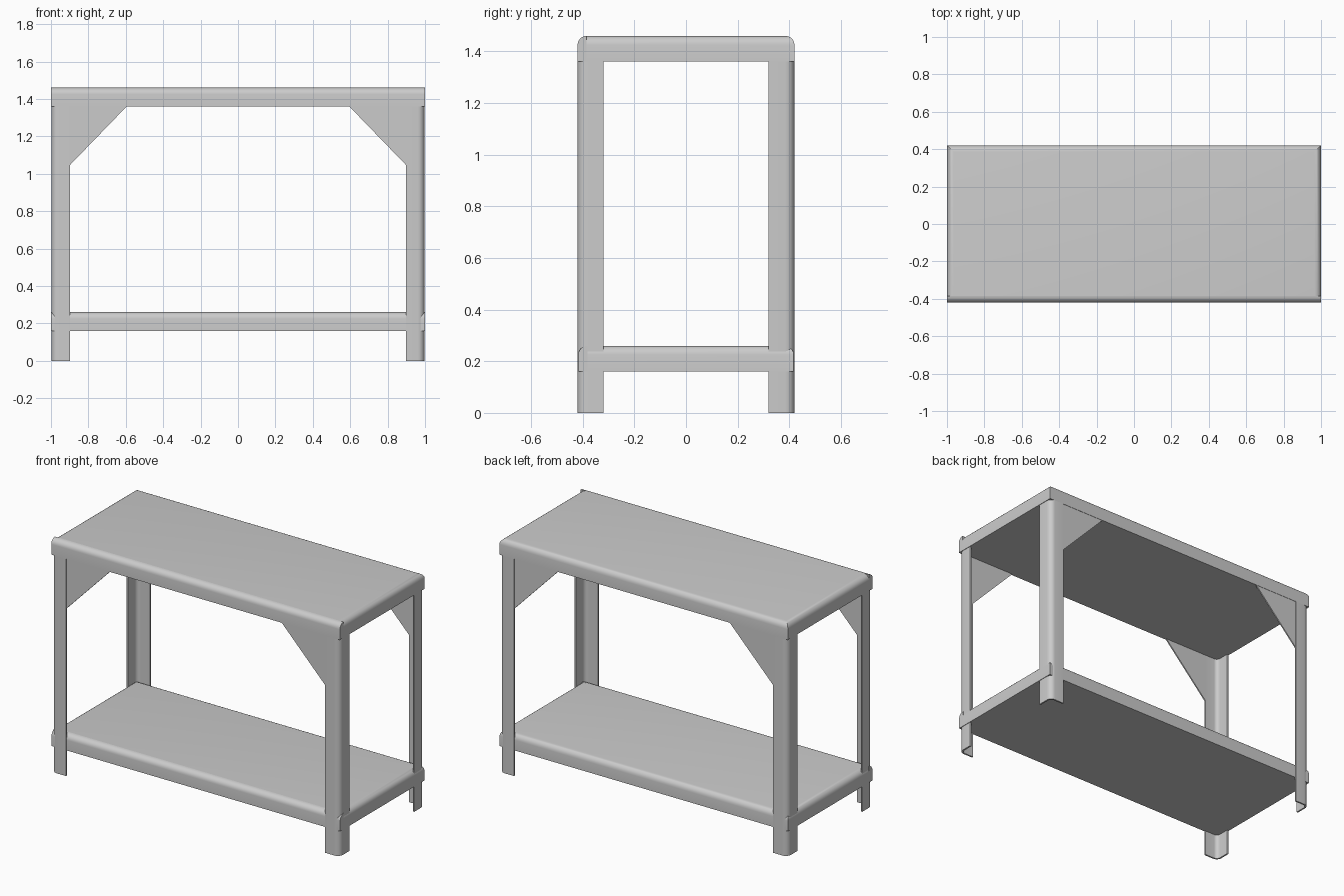
import bpy, bmesh, math
from mathutils import Vector

if "Cube" in bpy.data.objects:
    bpy.data.objects.remove(bpy.data.objects["Cube"])

HX, HY, R = 1.0, 0.42, 0.035      # half length, half depth, edge radius


def finish(bm, name):
    bmesh.ops.recalc_face_normals(bm, faces=bm.faces)
    me = bpy.data.meshes.new(name)
    bm.to_mesh(me)
    bm.free()
    ob = bpy.data.objects.new(name, me)
    bpy.context.collection.objects.link(ob)
    bpy.ops.object.select_all(action='DESELECT')
    ob.select_set(True)
    bpy.context.view_layer.objects.active = ob
    bpy.ops.object.shade_smooth_by_angle(angle=math.radians(35))
    return ob


def prism(bm, points, direction):
    """Extrude a closed outline along a vector."""
    f = bm.faces.new([bm.verts.new(p) for p in points])
    res = bmesh.ops.extrude_face_region(bm, geom=[f], use_keep_orig=True)
    verts = [g for g in res['geom'] if isinstance(g, bmesh.types.BMVert)]
    bmesh.ops.translate(bm, verts=verts, vec=direction)


def arc(cx, cy, r, a0, a1, n=6):
    return [(cx + r * math.cos(math.radians(a0 + (a1 - a0) * i / n)),
             cy + r * math.sin(math.radians(a0 + (a1 - a0) * i / n))) for i in range(n + 1)]


def shelf(name, z0, z1, hy):
    bm = bmesh.new()
    # main slab, rolled over at the back and both ends
    y0 = -hy + R
    prism(bm, [(-HX, y0, z0), (HX, y0, z0), (HX, hy, z0), (-HX, hy, z0)], Vector((0, 0, z1 - z0)))
    top = [e for e in bm.edges
           if all(abs(v.co.z - z1) < 1e-5 for v in e.verts)
           and not all(abs(v.co.y - y0) < 1e-5 for v in e.verts)]
    bmesh.ops.bevel(bm, geom=top, offset=R, segments=5, profile=0.5, affect='EDGES')
    # front roll running the full length
    prof = [(y0, z0), (-hy, z0)] + arc(y0, z1 - R, R, 180, 90)
    prism(bm, [(-HX, y, z) for y, z in prof], Vector((2 * HX, 0, 0)))
    finish(bm, name)


shelf("top_shelf", 1.36, 1.46, HY)
shelf("lower_shelf", 0.16, 0.26, HY - 0.003)

# angle-section legs with a rounded outer corner, and triangular corner braces
W, T, LR = 0.10, 0.01, 0.035
for sx, sn in ((-1, "left"), (1, "right")):
    for sy, fn in ((-1, "front"), (1, "back")):
        ox, oy = HX - 0.003, HY
        outer = [(ox, oy - W)] + arc(ox - LR, oy - LR, LR, 0, 90) + [(ox - W, oy)]
        inner = [(ox - W, oy - T)] + arc(ox - LR, oy - LR, LR - T, 90, 0) + [(ox - T, oy - W)]
        bm = bmesh.new()
        prism(bm, [(sx * x, sy * y, 0) for x, y in outer + inner], Vector((0, 0, 1.36)))
        finish(bm, f"{fn}_{sn}_leg")

        bm = bmesh.new()
        prism(bm, [(sx * x, sy * (HY - 0.002), z) for x, z in
                   ((0.90, 1.045), (0.90, 1.36), (0.595, 1.36))], Vector((0, -sy * 0.008, 0)))
        finish(bm, f"{fn}_{sn}_brace")
